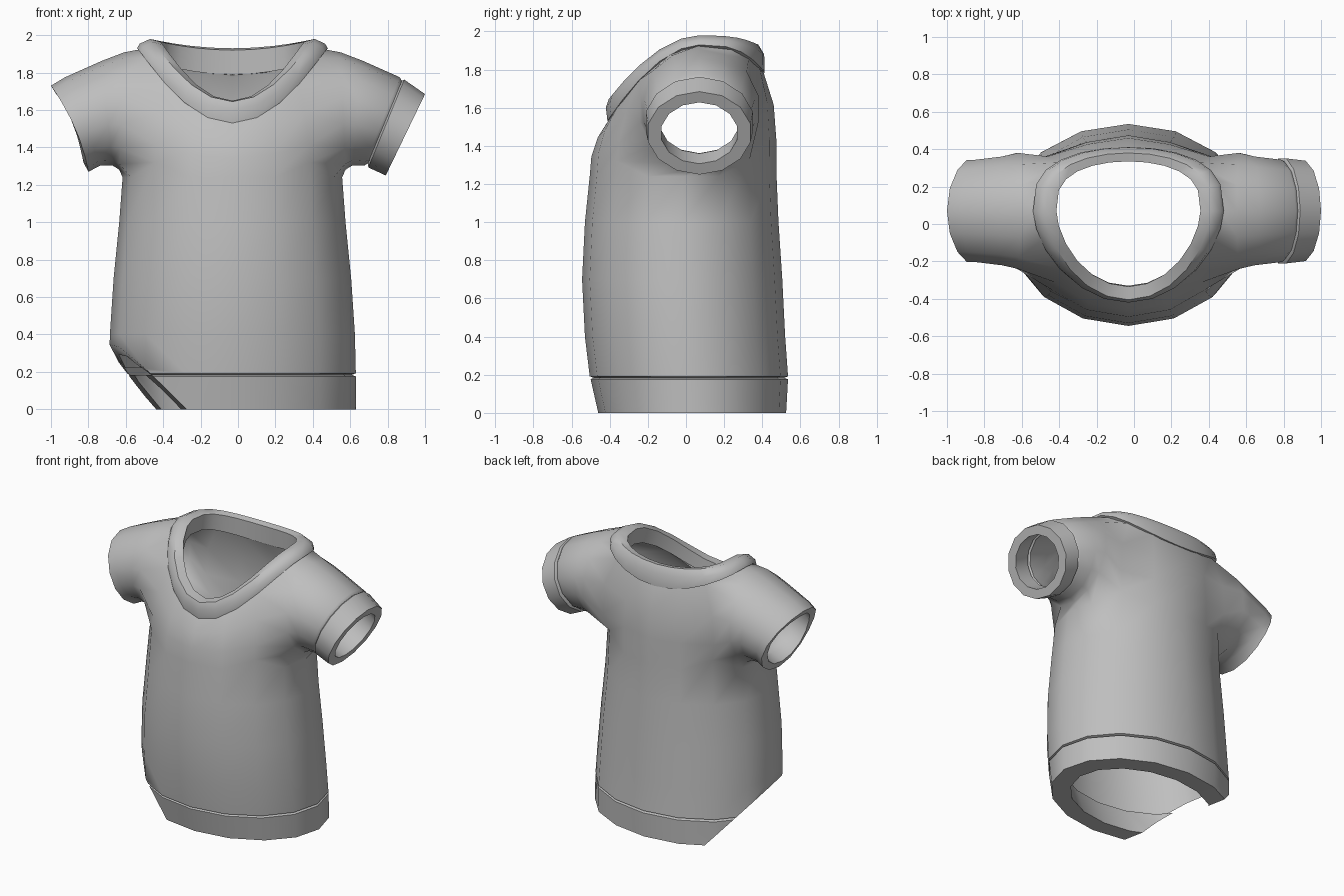
import bpy, bmesh, math
from mathutils import Vector

if "Cube" in bpy.data.objects:
    bpy.data.objects.remove(bpy.data.objects["Cube"])

CX = -0.03           # centre line of the garment
N = 16               # sides around the torso
M = 14               # sides around a sleeve

fabric = bpy.data.materials.new("grey_fabric")
fabric.diffuse_color = (0.52, 0.52, 0.52, 1)
fabric.use_nodes = True
fabric.node_tree.nodes["Principled BSDF"].inputs["Base Color"].default_value = fabric.diffuse_color


def oval(z, hw, yf, yb):
    """Level torso ring; column 0 points to +x."""
    yc, hy = (yf + yb) / 2, (yb - yf) / 2
    return [Vector((CX + hw * math.cos(a), yc + hy * math.sin(a), z))
            for a in (2 * math.pi * i / N for i in range(N))]


def neck_loop(hw, yf, yb, z_front, z_side, z_back, n=N):
    """V-shaped neck ring, low at the front and rounded at the back."""
    out = []
    for i in range(n):
        a = 2 * math.pi * i / n
        s, c = math.sin(a), math.cos(a)
        if s < 0:
            y = 0.07 + (yf - 0.07) * (-s) ** 1.2
            z = z_side + (z_front - z_side) * (-s) ** 2.2
        else:
            y = 0.07 + (yb - 0.07) * s ** 0.65
            z = z_side + (z_back - z_side) * s * s
        out.append(Vector((CX + hw * c, y, z)))
    return out


def sleeve_ring(side, top, bottom, hy, scale=1.0, bow=0.0):
    """Tilted ring given by its top and bottom (x from centre line, z)."""
    mid = Vector(((top[0] + bottom[0]) / 2, 0.07, (top[1] + bottom[1]) / 2))
    up = Vector(((top[0] - bottom[0]) / 2, 0, (top[1] - bottom[1]) / 2))
    out = []
    for i in range(M):
        a = -math.pi / 2 + 2 * math.pi * i / M
        p = mid + (up * math.sin(a) + Vector((0, hy * math.cos(a), 0))) * scale
        p.x -= bow * math.cos(a) ** 2
        out.append(Vector((CX + side * p.x, p.y, p.z)))
    return out


def bridge(bm, a, b):
    n = len(a)
    return [bm.faces.new((a[i], a[(i + 1) % n], b[(i + 1) % n], b[i])) for i in range(n)]


def make_object(name, bm):
    bmesh.ops.recalc_face_normals(bm, faces=bm.faces)
    me = bpy.data.meshes.new(name)
    bm.to_mesh(me)
    bm.free()
    ob = bpy.data.objects.new(name, me)
    bpy.context.collection.objects.link(ob)
    me.materials.append(fabric)
    return ob


def band(name, rings):
    """Closed thick band whose cross-section is the list of rings."""
    bm = bmesh.new()
    vs = [[bm.verts.new(p) for p in r] for r in rings]
    for i in range(len(vs)):
        bridge(bm, vs[i], vs[(i + 1) % len(vs)])
    return make_object(name, bm)


# Torso rings, from hem to neck
rings = [oval(*r) for r in (
    (0.184, 0.638, -0.485, 0.515), (0.192, 0.66, -0.505, 0.535), (0.4, 0.655, -0.53, 0.52),
    (0.7, 0.635, -0.545, 0.505), (1.0, 0.605, -0.53, 0.485), (1.24, 0.587, -0.505, 0.475))]
base, neck = rings[-1], neck_loop(0.49, -0.395, 0.395, 1.55, 1.945, 1.81)
R0 = len(rings) - 1
for t in (0.33, 0.66, 0.97, 1.0):
    ring = []
    for i, (p, q) in enumerate(zip(base, neck)):
        v = p.lerp(q, t ** (4 if 2 <= i <= 6 else 2.3))
        v.z = p.z + (q.z - p.z) * t
        ring.append(v)
    rings.append(ring)
# Raise the corners of the arm holes and fill out the shoulder blades
for c, sx in ((2, 1), (6, -1), (14, 1), (10, -1)):
    rings[R0][c].z += 0.08
    if c < 8:
        for k in (1, 2):
            rings[R0 + k][c] += Vector((0.03 * sx, 0.03, 0))

bm = bmesh.new()
V = [[bm.verts.new(p) for p in r] for r in rings]
for k in range(len(V) - 1):
    for i in range(N):
        # leave the arm holes open
        if R0 <= k < R0 + 3 and (i in (14, 15, 0, 1) or i in (6, 7, 8, 9)):
            continue
        j = (i + 1) % N
        bm.faces.new((V[k][i], V[k][j], V[k + 1][j], V[k + 1][i]))

# Sleeves grow out of the arm holes
CUFF_TOP, CUFF_LOW = (0.91, 1.765), (0.72, 1.305)
for side in (1, -1):
    def col(c):
        return c % N if side > 0 else (8 - c) % N
    hole = ([V[R0][col(c)] for c in (0, 1, 2)] + [V[R0 + 1][col(2)], V[R0 + 2][col(2)]]
            + [V[R0 + 3][col(c)] for c in (2, 1, 0, -1, -2)]
            + [V[R0 + 2][col(-2)], V[R0 + 1][col(-2)]] + [V[R0][col(c)] for c in (-2, -1)])
    parts = [sleeve_ring(side, (0.58, 1.908), (0.605, 1.28), 0.318),
             sleeve_ring(side, (0.70, 1.862), (0.64, 1.303), 0.298),
             sleeve_ring(side, (0.895, 1.775), (0.705, 1.303), 0.28)]
    if side > 0:
        parts.append(sleeve_ring(side, CUFF_TOP, CUFF_LOW, 0.28, 0.96))
    else:
        parts.append(sleeve_ring(side, (0.97, 1.73), (0.77, 1.27), 0.28, 1.0, 0.03))
    prev = hole
    for r in parts:
        cur = [bm.verts.new(p) for p in r]
        bridge(bm, prev, cur)
        prev = cur
body = make_object("shirt_body", bm)
sol = body.modifiers.new("cloth_thickness", 'SOLIDIFY')
sol.thickness, sol.offset = 0.055, -1

# Hem band
hem = band("hem_band", [oval(*r) for r in (
    (0.184, 0.638, -0.485, 0.515), (0.176, 0.66, -0.50, 0.535), (0.0, 0.66, -0.46, 0.525),
    (0.0, 0.52, -0.34, 0.40), (0.184, 0.55, -0.40, 0.43))])

# Collar band
collar = band("collar_band", [neck_loop(*r, 24) for r in (
    (0.48, -0.385, 0.385, 1.54, 1.915, 1.78), (0.51, -0.412, 0.413, 1.53, 1.93, 1.785),
    (0.495, -0.42, 0.41, 1.60, 1.955, 1.88), (0.44, -0.405, 0.38, 1.645, 1.98, 1.93),
    (0.385, -0.335, 0.335, 1.65, 1.965, 1.92), (0.40, -0.33, 0.34, 1.55, 1.85, 1.79))])

# Cuff on the one finished sleeve
END_TOP, END_LOW = (1.03, 1.685), (0.82, 1.25)
cuff = band("sleeve_cuff", [
    sleeve_ring(1, CUFF_TOP, CUFF_LOW, 0.28, 0.96),
    sleeve_ring(1, (0.918, 1.76), (0.728, 1.295), 0.285, 1.01),
    sleeve_ring(1, END_TOP, END_LOW, 0.275),
    sleeve_ring(1, END_TOP, END_LOW, 0.275, 0.74),
    sleeve_ring(1, CUFF_TOP, CUFF_LOW, 0.28, 0.76)])

# Slanted cutter that takes off one hem corner
normal = Vector((-0.149, -0.029, -0.142)).normalized()
bm = bmesh.new()
bmesh.ops.create_cube(bm, size=2)
cutter = make_object("corner_cutter", bm)
cutter.rotation_euler = normal.to_track_quat('Z', 'Y').to_euler()
cutter.location = Vector((-0.27, -0.45, 0)) + normal
cutter.hide_render = True
for ob in (body, hem):
    cut = ob.modifiers.new("corner_cut", 'BOOLEAN')
    cut.operation, cut.solver, cut.object = 'DIFFERENCE', 'EXACT', cutter

# Bake the modifiers, then smooth
for ob in (body, hem, collar, cuff):
    bpy.ops.object.select_all(action='DESELECT')
    ob.select_set(True)
    bpy.context.view_layer.objects.active = ob
    for m in list(ob.modifiers):
        bpy.ops.object.modifier_apply(modifier=m.name)
    bpy.ops.object.shade_smooth_by_angle(angle=math.radians(50))
bpy.data.objects.remove(cutter)
